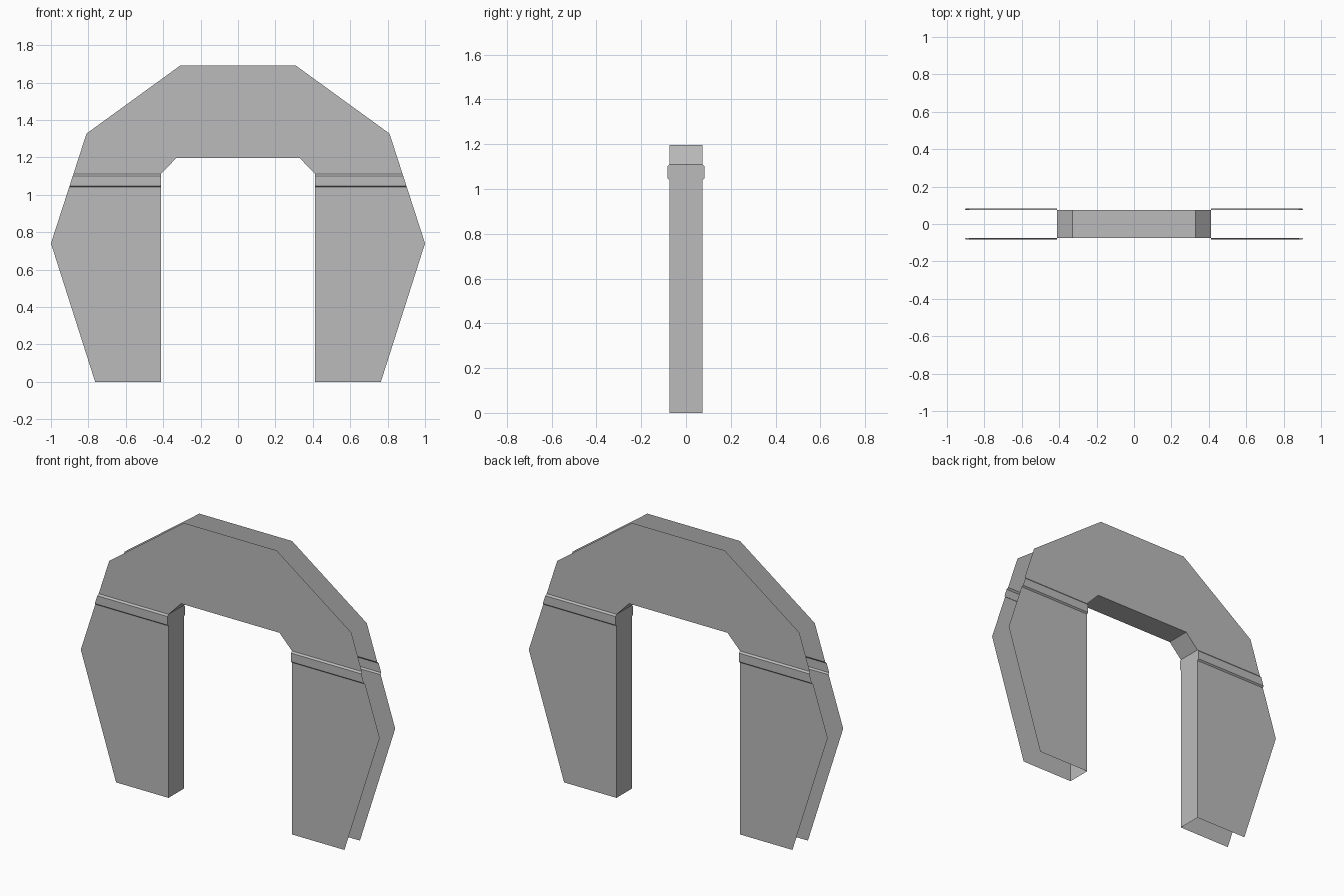
import bpy

cube = bpy.data.objects.get("Cube")
if cube:
    bpy.data.objects.remove(cube, do_unlink=True)

grey = bpy.data.materials.new("plain grey")
grey.use_nodes = True
COLOUR = (0.5, 0.5, 0.5, 1)
grey.diffuse_color = COLOUR
grey.node_tree.nodes["Principled BSDF"].inputs["Base Color"].default_value = COLOUR

WALL, BULGE = 0.074, 0.083          # half depths of wall and raised band
INNER, HIP, SHOULDER = 0.413, (1.0, 0.74), (0.81, 1.327)
BAND = [(1.04, WALL), (1.048, BULGE), (1.10, BULGE), (1.11, WALL)]


def outer(z):
    """Half width of the outer edge between hip and shoulder."""
    t = (z - HIP[1]) / (SHOULDER[1] - HIP[1])
    return HIP[0] + t * (SHOULDER[0] - HIP[0])


def part(name, faces):
    """Open sheet for the front left quarter, mirrored to all four quarters."""
    verts, polys = [], []
    for face in faces:
        polys.append(range(len(verts), len(verts) + len(face)))
        verts += face
    mesh = bpy.data.meshes.new(name)
    mesh.from_pydata(verts, [], [list(p) for p in polys])
    mesh.materials.append(grey)
    obj = bpy.data.objects.new(name, mesh)
    bpy.context.collection.objects.link(obj)
    weld = obj.modifiers.new("Weld", 'WELD')
    weld.merge_threshold = 0.0005
    mirror = obj.modifiers.new("Mirror", 'MIRROR')
    mirror.use_axis = (True, True, False)
    mirror.merge_threshold = 0.0005


def sheet(points):
    return [(x, -WALL, z) for x, z in points]


low, high = BAND[0][0], BAND[-1][0]

# Front and back leg panels, open at the foot and outer side
part("leg_panels", [sheet([(INNER, 0), (0.764, 0), HIP, (outer(low), low), (INNER, low)])])

# Raised bands with bevelled edges
part("raised_bands", [
    [(INNER, -d0, z0), (outer(z0), -d0, z0), (outer(z1), -d1, z1), (INNER, -d1, z1)]
    for (z0, d0), (z1, d1) in zip(BAND, BAND[1:])])

# Front and back arch panels, open along the top
part("arch_panels", [sheet([(INNER, high), (outer(high), high), SHOULDER, (0.31, 1.69),
                            (0, 1.69), (0, 1.197), (0.329, 1.197)])])

# Lining of the opening: jambs, slanted corners and soffit
path = [(INNER, 0, WALL)] + [(INNER, z, d) for z, d in BAND]
path += [(0.329, 1.197, WALL), (0, 1.197, WALL)]
part("opening_lining", [
    [(x0, -d0, z0), (x1, -d1, z1), (x1, 0, z1), (x0, 0, z0)]
    for (x0, z0, d0), (x1, z1, d1) in zip(path, path[1:])])
